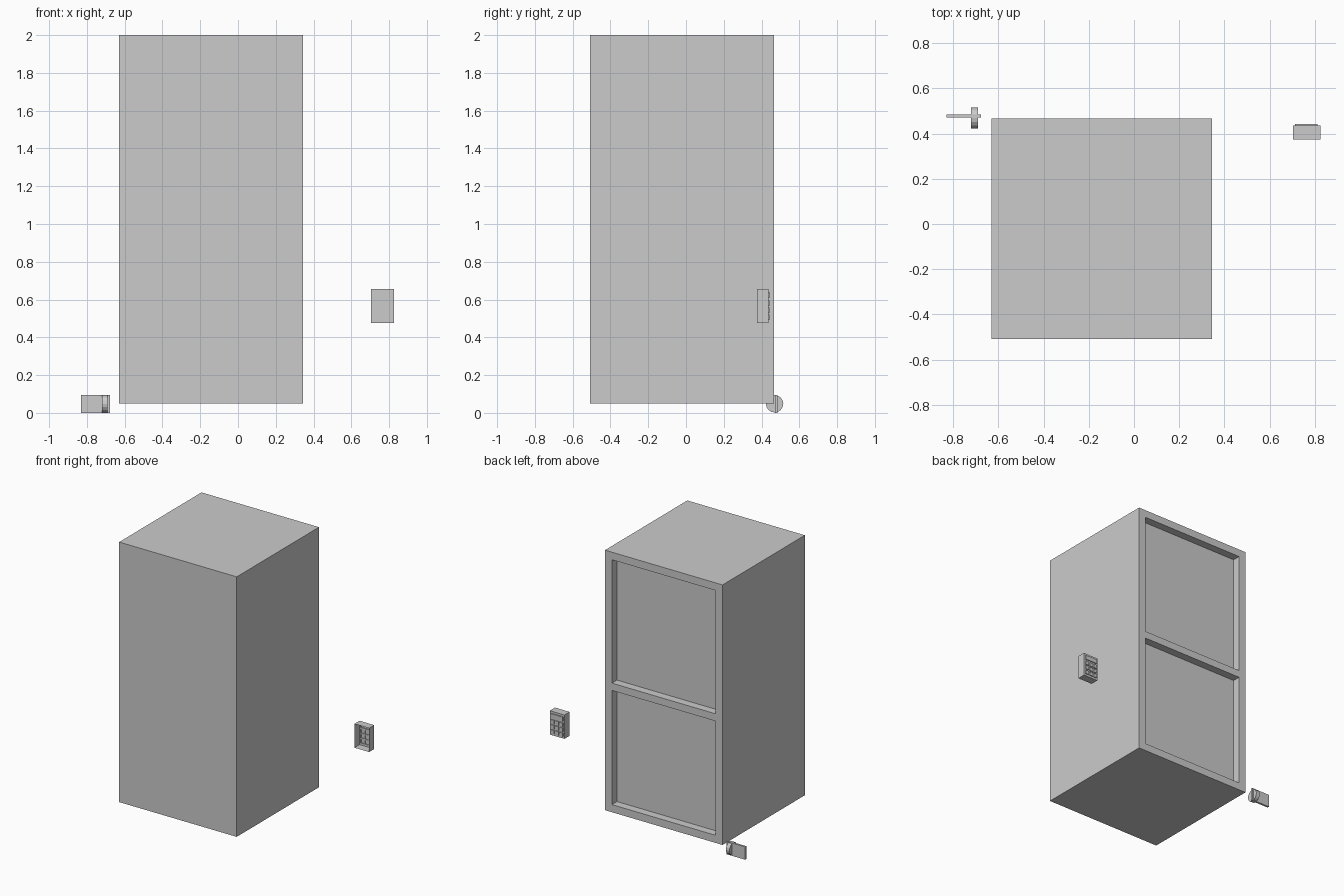
import bpy, bmesh
from math import pi
from mathutils import Matrix

if "Cube" in bpy.data.objects:
    bpy.data.objects.remove(bpy.data.objects["Cube"])


def add_object(name, bm):
    bmesh.ops.recalc_face_normals(bm, faces=bm.faces[:])
    mesh = bpy.data.meshes.new(name)
    bm.to_mesh(mesh)
    bm.free()
    obj = bpy.data.objects.new(name, mesh)
    bpy.context.collection.objects.link(obj)
    return obj


def move_y(bm, geom, dy):
    verts = [g for g in geom if isinstance(g, bmesh.types.BMVert)]
    bmesh.ops.translate(bm, verts=verts, vec=(0, dy, 0))


def relief_box(name, xs, zs, y_face, y_base, groups, offset, closed):
    """Box whose +y face is a grid; groups of cells are raised or sunk by offset."""
    bm = bmesh.new()
    v = [[bm.verts.new((x, y_face, z)) for x in xs] for z in zs]
    cells = {(i, j): bm.faces.new((v[j][i], v[j + 1][i], v[j + 1][i + 1], v[j][i + 1]))
             for i in range(len(xs) - 1) for j in range(len(zs) - 1)}
    rim = [e for e in bm.edges if e.is_boundary]
    for group in groups:
        faces = [cells[c] for c in group]
        new = bmesh.ops.extrude_face_region(bm, geom=faces)["geom"]
        move_y(bm, new, offset)
        old = [f for f in faces if f.is_valid]
        if old:
            bmesh.ops.delete(bm, geom=old, context='FACES_ONLY')
    # side walls, and the far face if the box is closed
    new = bmesh.ops.extrude_edge_only(bm, edges=rim)["geom"]
    move_y(bm, new, y_base - y_face)
    if closed:
        far = [e for e in bm.edges
               if e.is_boundary and all(abs(p.co.y - y_base) < 1e-5 for p in e.verts)]
        bmesh.ops.edgeloop_fill(bm, edges=far)
    return add_object(name, bm)


# Tall cabinet with two sunken panels in its back
relief_box("cabinet", [-0.63, -0.573, 0.288, 0.345],
           [0.05, 0.107, 0.963, 1.018, 1.943, 2.0],
           0.467, -0.508, [[(1, 1)], [(1, 3)]], -0.06, True)

# Keypad shell, open at the front, with a raised display and 3 x 3 keys
key_groups = [[(i, j)] for i in (1, 3, 5) for j in (1, 3, 5)]
key_groups.append([(i, 7) for i in range(1, 6)])
relief_box("keypad", [0.703, 0.713, 0.74, 0.749, 0.776, 0.785, 0.812, 0.825],
           [0.477, 0.492, 0.52, 0.53, 0.558, 0.567, 0.595, 0.608, 0.64, 0.656],
           0.436, 0.375, key_groups, 0.007, False)

# Latch: flat plate and a round knob across it
bm = bmesh.new()
bmesh.ops.create_cube(bm, size=1, matrix=Matrix.Translation((-0.754, 0.478, 0.048))
                      @ Matrix.Diagonal((0.152, 0.015, 0.096, 1)))
add_object("latch_plate", bm)

bm = bmesh.new()
bmesh.ops.create_cone(bm, cap_ends=True, segments=16, radius1=0.046, radius2=0.046,
                      depth=0.03, matrix=Matrix.Translation((-0.706, 0.469, 0.048))
                      @ Matrix.Rotation(pi / 2, 4, 'Y'))
add_object("latch_knob", bm)
